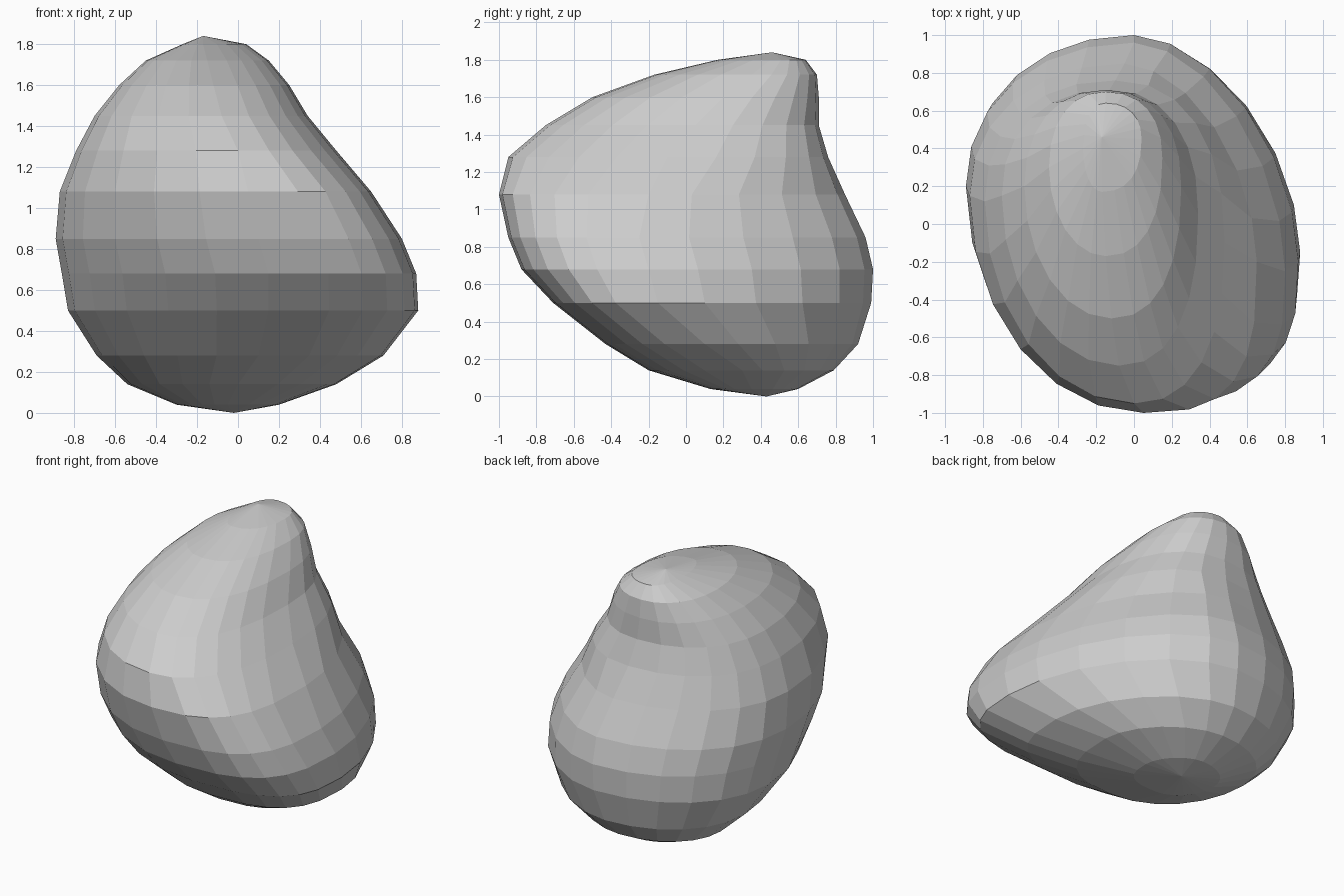
import bpy, bmesh
from math import sin, cos, pi

default_cube = bpy.data.objects.get("Cube")
if default_cube:
    bpy.data.objects.remove(default_cube, do_unlink=True)

# Horizontal sections of the boulder, each given by its four extreme points:
# height, left x, its y, right x, its y, front y, its x, back y, its x
SECTIONS = [
    (.04, -.3, .4, .2, .35, .13, -.05, .6, -.05),
    (.14, -.54, .4, .48, .3, -.2, 0, .79, -.05),
    (.28, -.69, .35, .71, .1, -.43, .1, .92, -.03),
    (.5, -.83, .3, .88, -.15, -.71, .15, .99, 0),
    (.68, -.86, .25, .87, -.2, -.88, .15, 1, 0),
    (.85, -.89, .2, .8, -.25, -.95, .1, .96, 0),
    (1.08, -.87, .15, .65, -.2, -1, .05, .85, -.05),
    (1.28, -.79, .12, .48, -.1, -.95, 0, .76, -.1),
    (1.45, -.7, .15, .34, .05, -.75, -.08, .71, -.13),
    (1.6, -.58, .2, .25, .2, -.5, -.12, .71, -.15),
    (1.72, -.45, .3, .15, .35, -.17, -.15, .7, -.15),
    (1.8, -.27, .4, .04, .45, .17, -.17, .64, -.15),
]
BOTTOM, TOP = (-.02, .43, 0), (-.17, .46, 1.84)
STEPS = 6  # faces per quarter turn


def roundness(quarter, z):
    """Corner shape of a section: below 1 is squarer, above 1 is flatter."""
    low = z < 1.1
    back_right = 1.12 if low else .88
    back_left = .95 if low else .9
    front_left = 1
    front_right = .67 if z < 1.2 else .85
    return (back_right, back_left, front_left, front_right)[quarter]


def section_points(z, left, left_y, right, right_y, front, front_x, back, back_x):
    """Join the four extreme points with rounded quarters."""
    points = []
    for quarter in range(4):
        side, side_y = (right, right_y) if quarter in (0, 3) else (left, left_y)
        end, end_x = (back, back_x) if quarter in (0, 1) else (front, front_x)
        power = roundness(quarter, z)
        for step in range(STEPS):
            angle = (quarter + step / STEPS) * pi / 2
            across = abs(cos(angle)) ** power
            along = abs(sin(angle)) ** power
            points.append((end_x + (side - end_x) * across,
                           side_y + (end - side_y) * along, z))
    return points


# Stone colour
stone = bpy.data.materials.new("grey_stone")
stone.use_nodes = True
colour = (.61, .61, .61, 1)
stone.diffuse_color = colour
shader = next(n for n in stone.node_tree.nodes if n.type == "BSDF_PRINCIPLED")
shader.inputs["Base Color"].default_value = colour
shader.inputs["Roughness"].default_value = .9

# Boulder: loft the sections and close both ends with fans
bm = bmesh.new()
rings = [[bm.verts.new(p) for p in section_points(*s)] for s in SECTIONS]
count = len(rings[0])
for lower, upper in zip(rings, rings[1:]):
    for i in range(count):
        j = (i + 1) % count
        bm.faces.new((lower[i], lower[j], upper[j], upper[i]))
for tip, ring in ((BOTTOM, rings[0]), (TOP, rings[-1])):
    centre = bm.verts.new(tip)
    for i in range(count):
        bm.faces.new((centre, ring[i], ring[(i + 1) % count]))
bmesh.ops.recalc_face_normals(bm, faces=bm.faces)

mesh = bpy.data.meshes.new("boulder")
bm.to_mesh(mesh)
bm.free()
mesh.materials.append(stone)
boulder = bpy.data.objects.new("boulder", mesh)
bpy.context.collection.objects.link(boulder)
